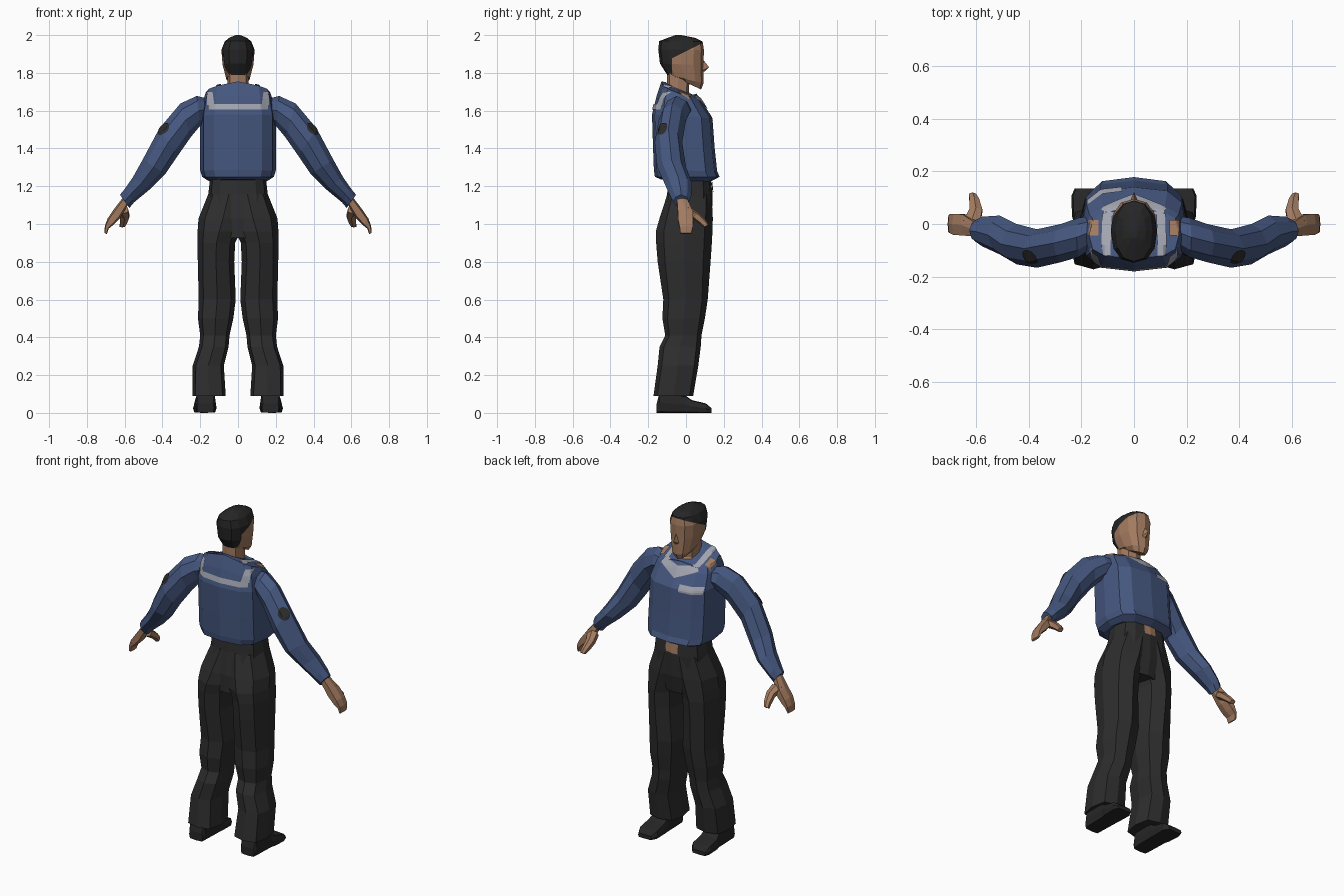
import bpy, bmesh, math
from mathutils import Vector
from mathutils.bvhtree import BVHTree

if "Cube" in bpy.data.objects:
    bpy.data.objects.remove(bpy.data.objects["Cube"])

X, Y = Vector((1, 0, 0)), Vector((0, 1, 0))


def material(name, rgb):
    m = bpy.data.materials.new(name)
    m.diffuse_color = (*rgb, 1)
    m.use_nodes = True
    m.node_tree.nodes["Principled BSDF"].inputs["Base Color"].default_value = m.diffuse_color
    return m


BLUE = material("blue cloth", (0.06, 0.096, 0.215))
DARK = material("dark cloth", (0.026, 0.026, 0.026))
HAIR = material("black hair", (0.019, 0.019, 0.02))
SKIN = material("skin", (0.36, 0.195, 0.115))
SILVER = material("silver trim", (0.36, 0.37, 0.43))


def ring(a, b, half, axis=X, n=8, p=0.7, droop=0):
    """Loop whose opposite ends are a and b, half wide along axis; p from boxy to diamond."""
    a, b = Vector(a), Vector(b)
    mid, u = (a + b) / 2, (a - b) / 2
    pw = lambda v: math.copysign(abs(v) ** p, v) if abs(v) > 1e-6 else 0
    loop = [mid + u * pw(math.cos(t)) + axis * half * pw(math.sin(t))
            for t in (2 * math.pi * i / n for i in range(n))]
    for c in loop:
        c.z -= droop * abs(c.x)
    return loop


def finish(name, bm, *mats):
    bmesh.ops.recalc_face_normals(bm, faces=bm.faces)
    me = bpy.data.meshes.new(name)
    bm.to_mesh(me)
    bm.free()
    for m in mats:
        me.materials.append(m)
    ob = bpy.data.objects.new(name, me)
    bpy.context.collection.objects.link(ob)
    return ob


def loft_mesh(rings):
    bm = bmesh.new()
    loops = [[bm.verts.new(c) for c in r] for r in rings]
    for r, s in zip(loops, loops[1:]):
        for i in range(len(r)):
            j = (i + 1) % len(r)
            bm.faces.new((r[i], r[j], s[j], s[i]))
    bm.faces.new(loops[0])
    bm.faces.new(loops[-1])
    return bm


def loft(name, rings, mat):
    return finish(name, loft_mesh(rings), mat)


def pair(name, rings, mat):
    """Right part and its mirror image on the left."""
    right = loft("right_" + name, rings, mat)
    left = loft("left_" + name, [[Vector((-c.x, c.y, c.z)) for c in r] for r in rings], mat)
    return right, left


def patch(name, targets, corners, direction, mat, nu=10, nv=4, oval=False):
    """Thin sheet, a grid between four corners, projected onto the nearest target."""
    trees = [BVHTree.FromPolygons([v.co for v in t.data.vertices],
                                  [f.vertices for f in t.data.polygons]) for t in targets]
    d = Vector(direction).normalized()
    a, b, c, e = (Vector(k) for k in corners)
    bm = bmesh.new()
    grid = []
    for i in range(nu + 1):
        row = []
        for j in range(nv + 1):
            u, v = 2 * i / nu - 1, 2 * j / nv - 1
            if oval:
                u, v = u * math.sqrt(1 - v * v / 2), v * math.sqrt(1 - u * u / 2)
            u, v = (u + 1) / 2, (v + 1) / 2
            q = a.lerp(b, u).lerp(e.lerp(c, u), v)
            hits = [h for h in (t.ray_cast(q - d, d) for t in trees) if h[0]]
            row.append(bm.verts.new(min(hits, key=lambda h: h[3])[0] - d * 0.006) if hits else None)
        grid.append(row)
    for i in range(nu):
        for j in range(nv):
            quad = (grid[i][j], grid[i + 1][j], grid[i + 1][j + 1], grid[i][j + 1])
            if all(quad):
                bm.faces.new(quad)
    ob = finish(name, bm, mat)
    for f in ob.data.polygons:
        if f.normal.dot(d) > 0:
            f.flip()
    return ob


# Jacket body: back y, back z, front y, front z, half width, drop towards the shoulders
body = [(-.13, 1.235, .13, 1.225, .16, 0), (-.165, 1.25, .178, 1.25, .19, 0),
        (-.17, 1.285, .165, 1.28, .2, 0), (-.175, 1.42, .152, 1.4, .2, 0), (-.18, 1.58, .14, 1.56, .2, 0),
        (-.155, 1.68, .078, 1.66, .186, .1), (-.13, 1.755, .055, 1.69, .172, .18),
        (-.105, 1.75, .04, 1.685, .075, .1)]
jacket = loft("jacket", [ring((0, yb, zb), (0, yf, zf), w, n=12, p=.66, droop=k)
                         for yb, zb, yf, zf, w, k in body], BLUE)

# Sleeves: top x, z, bottom x, z, back y, front y
sleeve = [(.165, 1.665, .15, 1.55, -.09, .03), (.218, 1.678, .2, 1.52, -.125, .024),
          (.305, 1.638, .25, 1.46, -.145, 0), (.417, 1.505, .32, 1.36, -.166, -.02),
          (.505, 1.34, .385, 1.265, -.153, 0), (.555, 1.25, .465, 1.185, -.115, .032),
          (.6, 1.185, .55, 1.115, -.085, .028), (.625, 1.155, .575, 1.085, -.068, .016)]
# Hands share the sleeve layout
hand = [(.612, 1.137, .583, 1.1, -.05, .01), (.657, 1.078, .625, 1.03, -.047, .04),
        (.69, 1.03, .66, .995, -.045, .042), (.705, .99, .685, .975, -.037, .04),
        (.707, .952, .694, .946, -.032, .03)]


def limb(rows, n, p):
    return [ring((tx, (b + f) / 2, tz), (bx, (b + f) / 2, bz), (f - b) / 2, Y, n, p)
            for tx, tz, bx, bz, b, f in rows]


sleeves = pair("sleeve", limb(sleeve, 8, 1.2), BLUE)
pair("hand", limb(hand, 6, .6), SKIN)
pair("thumb", [ring((x, y + .012, z + r), (x, y - .012, z - r), w, X, 6) for x, y, z, r, w in
               ((.615, .005, 1.075, .02, .035), (.6, .05, 1.045, .018, .027), (.606, .09, 1.01, .014, .02),
                (.613, .108, .99, .008, .015))], SKIN)

# Trousers: seat core and waistband
hips = [(1.25, .147, -.09, .13), (1.16, .157, -.10, .14), (1.03, .17, -.128, .138), (.925, .1, -.13, .12)]
waist = loft("trouser_seat", [ring((0, b, z), (0, f, z), w, n=12) for z, w, b, f in hips], DARK)
# Trousers: legs from hip to hem as height, inner x, outer x, back y, front y, corner power
leg = [(1.16, -.06, .157, -.098, .135, .8), (1.03, -.05, .209, -.14, .142, .9),
       (.96, -.015, .214, -.16, .14, .95), (.9, .015, .214, -.158, .137, .95),
       (.8, .02, .213, -.15, .13, .95), (.6, .012, .208, -.12, .115, .85), (.5, .025, .212, -.125, .1, .8),
       (.41, .045, .2, -.11, .082, .75), (.35, .05, .207, -.14, .078, .7), (.25, .075, .24, -.15, .065, .65),
       (.09, .065, .242, -.172, .038, .6)]
pair("trouser_leg", [ring(((i + o) / 2, b, z), ((i + o) / 2, f, z), (o - i) / 2, p=k)
                     for z, i, o, b, f, k in leg], DARK)

# Shoes: y, centre x, half width, top z
shoe = [(-.155, .172, .045, .05), (-.14, .172, .052, .11), (.0, .172, .056, .09),
        (.03, .175, .06, .068), (.105, .176, .062, .05), (.135, .18, .045, .025)]
pair("shoe", [ring((x, y, 0), (x, y, t), w, p=.35) for y, x, w, t in shoe], HAIR)

# Neck and head, split along the hairline
loft("neck", [ring((0, -.09, 1.66), (0, .045, 1.65), .065), ring((0, -.1, 1.72), (0, .015, 1.7), .055),
              ring((0, -.1, 1.82), (0, .02, 1.78), .055)], SKIN)
skull = [(-.075, 1.785, .08, 1.712, .042), (-.1, 1.79, .093, 1.745, .062), (-.138, 1.85, .092, 1.84, .082),
         (-.147, 1.925, .095, 1.92, .088), (-.142, 1.968, .088, 1.966, .07), (-.09, 1.988, .05, 1.985, .045),
         (-.055, 2.0, -.025, 2.0, .012)]
bm = loft_mesh([ring((0, yb, zb), (0, yf, zf), w, n=12, p=.85) for yb, zb, yf, zf, w in skull])
brow, brow_n, nape = Vector((0, -.03, 1.9)), Vector((0, -.5, 1)), Vector((0, -.075, 0))
for co, no in ((brow, brow_n), (nape, Y)):
    bmesh.ops.bisect_plane(bm, geom=bm.verts[:] + bm.edges[:] + bm.faces[:], plane_co=co, plane_no=no)
for f in bm.faces:
    c = f.calc_center_median()
    f.material_index = int((c - brow).dot(brow_n) > 0 or c.y < nape.y)
finish("head", bm, SKIN, HAIR)

# Nose wedge
bm = bmesh.new()
for co in ((0, .08, 1.885), (-.018, .08, 1.81), (.018, .08, 1.81), (0, .122, 1.83), (0, .1, 1.808)):
    bm.verts.new(co)
bmesh.ops.convex_hull(bm, input=bm.verts)
finish("nose", bm, SKIN)

# Trim on the jacket back and chest
patch("back_stripe", [jacket], [(-.16, 0, 1.605), (.16, 0, 1.605), (.16, 0, 1.635), (-.16, 0, 1.635)],
      (0, 1, 0), SILVER, 24)
patch("chest_stripe", [jacket], [(-.178, 0, 1.548), (-.045, 0, 1.548), (-.045, 0, 1.588),
                                 (-.178, 0, 1.588)], (0, -1, 0), SILVER, 14)
for side, s in (("right", 1), ("left", -1)):
    patch(side + "_back_tab", [jacket], [(s * .125, 0, 1.63), (s * .165, 0, 1.63), (s * .165, 0, 1.7),
                                         (s * .135, 0, 1.7)], (0, 1, 0), SILVER)
    patch(side + "_shoulder_band", [jacket], [(s * .09, -.12, 2), (s * .125, -.12, 2), (s * .12, .04, 2),
                                              (s * .085, .04, 2)], (0, 0, -1), SILVER)
    patch(side + "_collar", [jacket], [(0, 0, 1.61), (s * .125, 0, 1.66), (s * .105, 0, 1.685),
                                       (0, 0, 1.67)], (0, -1, 0), SILVER)
    # Shoulder tabs and elbow pads
    arm = sleeves[s < 0]
    patch(side + "_shoulder_tab", [jacket, arm], [(s * .134, -.043, 2), (s * .172, -.043, 2),
                                                  (s * .172, .015, 2), (s * .134, .015, 2)], (0, 0, -1), SKIN)
    out = Vector((s * .62, -.65, .43)).normalized()
    along = Vector((s * .6, 0, -.8))
    along = (along - out * along.dot(out)).normalized() * .038
    across = out.cross(along).normalized() * .033
    mid = Vector((s * .372, -.102, 1.488))
    patch(side + "_elbow_pad", [arm], [mid - along - across, mid + along - across, mid + along + across,
                                       mid - along + across], -out, DARK, 8, 8, True)

# Belt buckle
patch("belt_buckle", [waist], [(-.04, 0, 1.17), (.04, 0, 1.17), (.04, 0, 1.225), (-.04, 0, 1.225)],
      (0, -1, 0), SKIN)
